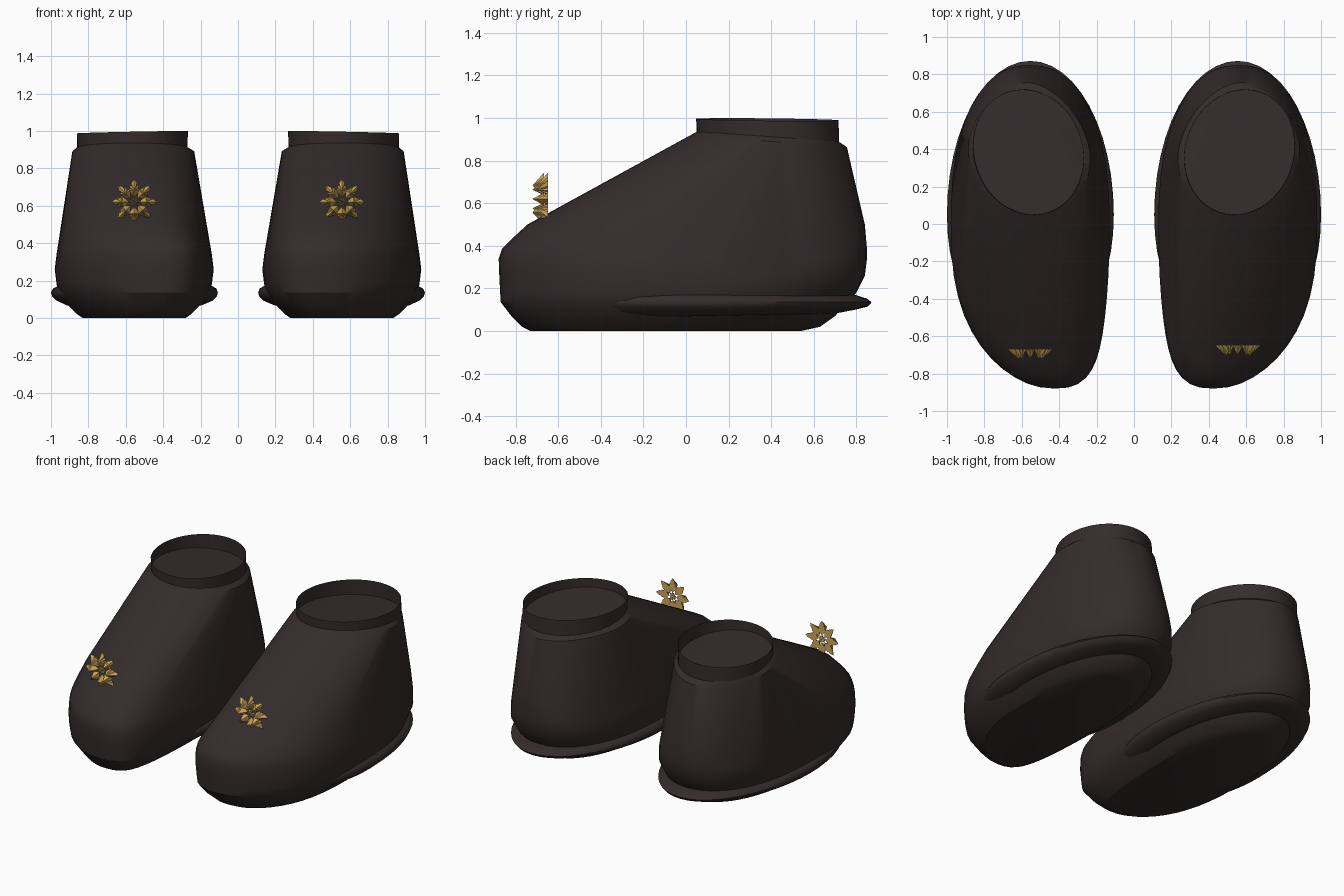
import bpy, bmesh, math

if "Cube" in bpy.data.objects:
    bpy.data.objects.remove(bpy.data.objects["Cube"], do_unlink=True)


def material(name, color):
    m = bpy.data.materials.new(name)
    m.use_nodes = True
    m.diffuse_color = color
    m.node_tree.nodes["Principled BSDF"].inputs["Base Color"].default_value = color
    return m


leather = material("dark brown leather", (0.034, 0.025, 0.025, 1))
gold = material("gold", (0.62, 0.39, 0.1, 1))
SEGMENTS = 48


def finish(name, bm, mat, angle=None):
    bmesh.ops.recalc_face_normals(bm, faces=bm.faces)
    mesh = bpy.data.meshes.new(name)
    bm.to_mesh(mesh)
    bm.free()
    mesh.materials.append(mat)
    obj = bpy.data.objects.new(name, mesh)
    bpy.context.collection.objects.link(obj)
    if angle:
        bpy.ops.object.select_all(action="DESELECT")
        obj.select_set(True)
        bpy.context.view_layer.objects.active = obj
        bpy.ops.object.shade_smooth_by_angle(angle=math.radians(angle))


def ring(bm, side, z, front, back, inner, outer, toe=0, middle=None, power=2, heel=2,
         skew=0, tilt=0, lean=0):
    """Foot-shaped outline. power and heel set how boxy its ends are, toe shifts
    the tip inward, skew turns it outward, tilt raises the front."""
    if middle is None:
        middle = (front + back) / 2
    cx, half = (inner + outer) / 2, (outer - inner) / 2
    verts = []
    for i in range(SEGMENTS):
        a = math.tau * i / SEGMENTS
        c, s = math.cos(a), math.sin(a)
        n = power if s < 0 else heel
        u = math.copysign(abs(c) ** (2 / n), c)
        v = math.copysign(abs(s) ** (2 / n), s)
        x = cx + half * u - (toe * abs(v) ** 3 if v < 0 else 0)
        y = middle + v * (back - middle if v > 0 else middle - front) + skew * u
        verts.append(bm.verts.new((side * x, y, z - tilt * v - lean * u)))
    return verts


def loft(name, rings, side, caps=True, angle=35):
    bm = bmesh.new()
    loops = [ring(bm, side, **r) for r in rings]
    for low, high in zip(loops, loops[1:]):
        for i in range(SEGMENTS):
            j = (i + 1) % SEGMENTS
            bm.faces.new((low[i], low[j], high[j], high[i]))
    if caps:
        bm.faces.new(loops[0])
        bm.faces.new(loops[-1])
    finish(name, bm, leather, angle)


def stretched_skin(name, rings, side):
    """Tight skin pulled straight from one outline to the next."""
    bm = bmesh.new()
    for r in rings:
        ring(bm, side, **r)
    bmesh.ops.convex_hull(bm, input=bm.verts[:])
    loose = [v for v in bm.verts if not v.link_faces]
    bmesh.ops.delete(bm, geom=loose, context="VERTS")
    finish(name, bm, leather, 30)


def row(z, front, back, inner, outer, toe=0.0, middle=None, power=2.0, **extra):
    return dict(z=z, front=front, back=back, inner=inner, outer=outer, toe=toe,
                middle=middle, power=power, **extra)


# Sole and upper: outlines from the ground to the ankle
BODY = [
    row(0, -0.73, 0.54, 0.28, 0.83, 0.09, -0.05, 2.4),
    row(0.02, -0.77, 0.63, 0.25, 0.86, 0.1, -0.03, 2.4),
    row(0.07, -0.82, 0.70, 0.20, 0.91, 0.12, 0, 2.4),
    row(0.135, -0.87, 0.76, 0.15, 0.96, 0.13, 0, 2.4, heel=2.1),
    row(0.18, -0.873, 0.80, 0.14, 0.97, 0.13, 0, 2.4, heel=2.2),
    row(0.26, -0.877, 0.84, 0.13, 0.98, 0.13, 0, 2.4, heel=2.35, skew=0.005),
    row(0.34, -0.88, 0.85, 0.14, 0.97, 0.13, 0, 2.4, heel=2.35, skew=0.005),
    row(0.385, -0.865, 0.85, 0.15, 0.962, 0.13, 0.01, 2.4, heel=2.3, skew=0.005),
    row(0.44, -0.81, 0.845, 0.165, 0.953, 0.12, 0.03, 2.3, heel=2.3, skew=0.005),
    row(0.50, -0.745, 0.84, 0.178, 0.943, 0.11, 0.05, 2.2, heel=2.2, skew=0.008),
    row(0.89, 0.02, 0.756, 0.234, 0.886, 0, 0.38, 2, heel=1.75, skew=0.025, tilt=0.027),
    row(0.912, 0.052, 0.718, 0.271, 0.859, 0, 0.385, 2, skew=0.033, tilt=0.024),
]

# Rounded welt around the heel
WELT = [
    row(0.07, -0.50, 0.70, 0.19, 0.92, middle=0.05, power=2.1, tilt=-0.012),
    row(0.093, -0.57, 0.80, 0.135, 0.97, middle=0.05, power=2.1, tilt=-0.008),
    row(0.115, -0.62, 0.855, 0.113, 0.993, middle=0.05, power=2.1),
    row(0.135, -0.64, 0.872, 0.108, 1.0, middle=0.05, power=2.1),
    row(0.157, -0.62, 0.85, 0.115, 0.99, middle=0.05, power=2.1, tilt=0.005),
    row(0.178, -0.55, 0.80, 0.15, 0.95, middle=0.05, power=2.1, tilt=0.01),
]

# Thin upright ankle band
COLLAR = [
    row(0.905, 0.052, 0.718, 0.27, 0.86, skew=0.033, tilt=0.024),
    row(0.993, 0.049, 0.715, 0.268, 0.862, skew=0.033, tilt=0.003, lean=0.006),
]

# Half outline of a serrated petal: distance from flower centre, half width
PETAL = [(0.026, 0), (0.045, 0.018), (0.063, 0.03), (0.07, 0.023), (0.081, 0.025),
         (0.089, 0.016), (0.101, 0.016), (0.124, 0)]
BEAD = [(0.003, 0), (0.014, 0.007), (0.027, 0)]


def spike(bm, outline, apex_r, depth, angle, cx, y, cz):
    def place(r, w, d):
        return bm.verts.new((cx + r * math.cos(angle) - w * math.sin(angle), y - d,
                             cz + r * math.sin(angle) + w * math.cos(angle)))
    edge = outline + [(r, -w) for r, w in reversed(outline[1:-1])]
    base = [place(r, w, 0) for r, w in edge]
    tip = place(apex_r, 0, depth)
    bm.faces.new(base)
    for a, b in zip(base, base[1:] + base[:1]):
        bm.faces.new((a, b, tip))


def flower(name, cx, y):
    bm = bmesh.new()
    for i in range(8):
        a = math.tau * i / 8
        spike(bm, PETAL, 0.062, 0.055, a, cx, y, 0.62)
        spike(bm, BEAD, 0.014, 0.02, a, cx, y, 0.62)
    finish(name, bm, gold)


for label, side, flower_y in (("left", 1, -0.648), ("right", -1, -0.667)):
    stretched_skin(label + "_shoe_upper", BODY, side)
    loft(label + "_heel_welt", WELT, side, angle=50)
    loft(label + "_ankle_collar", COLLAR, side, caps=False)
    flower(label + "_flower_ornament", side * 0.555, flower_y)
